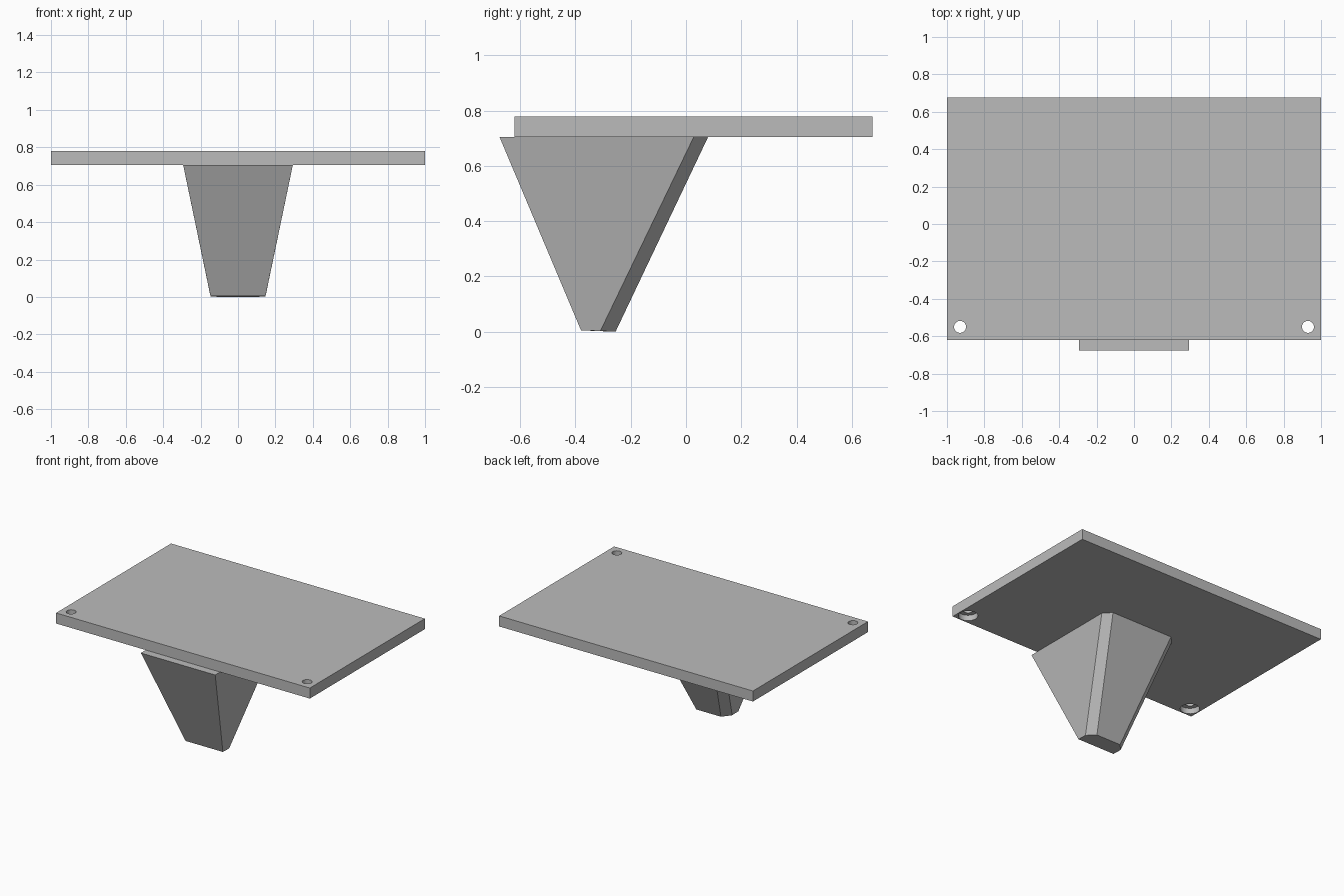
import bpy
import bmesh

cube = bpy.data.objects.get("Cube")
if cube:
    bpy.data.objects.remove(cube, do_unlink=True)

# One plain grey for everything
grey = bpy.data.materials.new("light_grey")
grey.use_nodes = True
grey.diffuse_color = (0.5, 0.5, 0.5, 1)
grey.node_tree.nodes["Principled BSDF"].inputs["Base Color"].default_value = (0.5, 0.5, 0.5, 1)

PLATE_BOTTOM, PLATE_TOP = 0.705, 0.78


def loft(name, lower, upper):
    """Closed solid between two matching outlines."""
    bm = bmesh.new()
    low = [bm.verts.new(p) for p in lower]
    up = [bm.verts.new(p) for p in upper]
    n = len(low)
    bm.faces.new(low)
    bm.faces.new(up)
    for i in range(n):
        j = (i + 1) % n
        bm.faces.new((low[i], low[j], up[j], up[i]))
    bmesh.ops.recalc_face_normals(bm, faces=bm.faces)
    mesh = bpy.data.meshes.new(name)
    bm.to_mesh(mesh)
    bm.free()
    obj = bpy.data.objects.new(name, mesh)
    bpy.context.collection.objects.link(obj)
    mesh.materials.append(grey)
    return obj


def mirrored(half):
    """Complete an outline given its +x half, front to back."""
    return half + [(-x, y, z) for x, y, z in reversed(half)]


def drill(target, x, y, radius, z0, z1):
    """Cut a round hole between two heights."""
    bpy.ops.mesh.primitive_cylinder_add(vertices=32, radius=radius, depth=z1 - z0,
                                        location=(x, y, (z0 + z1) / 2))
    cutter = bpy.context.object
    cutter.name = "hole_cutter"
    cutter.hide_render = True
    cutter.data.materials.append(grey)
    mod = target.modifiers.new("hole", "BOOLEAN")
    mod.operation = "DIFFERENCE"
    mod.solver = "EXACT"
    mod.object = cutter
    bpy.context.view_layer.objects.active = target
    bpy.ops.object.modifier_apply(modifier=mod.name)
    bpy.data.objects.remove(cutter, do_unlink=True)


# Flat top plate
outline = [(1, -0.62), (1, 0.675)]
top_plate = loft("top_plate",
                 mirrored([(x, y, PLATE_BOTTOM) for x, y in outline]),
                 mirrored([(x, y, PLATE_TOP) for x, y in outline]))

# Screw holes at the front corners, widened from below
for side in (-1, 1):
    drill(top_plate, side * 0.93, -0.55, 0.032, 0.6, 0.9)
    drill(top_plate, side * 0.93, -0.55, 0.063, 0.6, PLATE_BOTTOM + 0.04)

# Tapered support with chamfered back corners
loft("support",
     mirrored([(0.147, -0.38, 0.005), (0.147, -0.31, 0.003), (0.097, -0.255, 0)]),
     mirrored([(x, y, PLATE_BOTTOM) for x, y in
               ((0.293, -0.675), (0.293, 0.028), (0.243, 0.08))]))

# Round hole walls shade smooth, all edges stay sharp
bpy.ops.object.select_all(action="DESELECT")
top_plate.select_set(True)
bpy.context.view_layer.objects.active = top_plate
bpy.ops.object.shade_smooth_by_angle()
